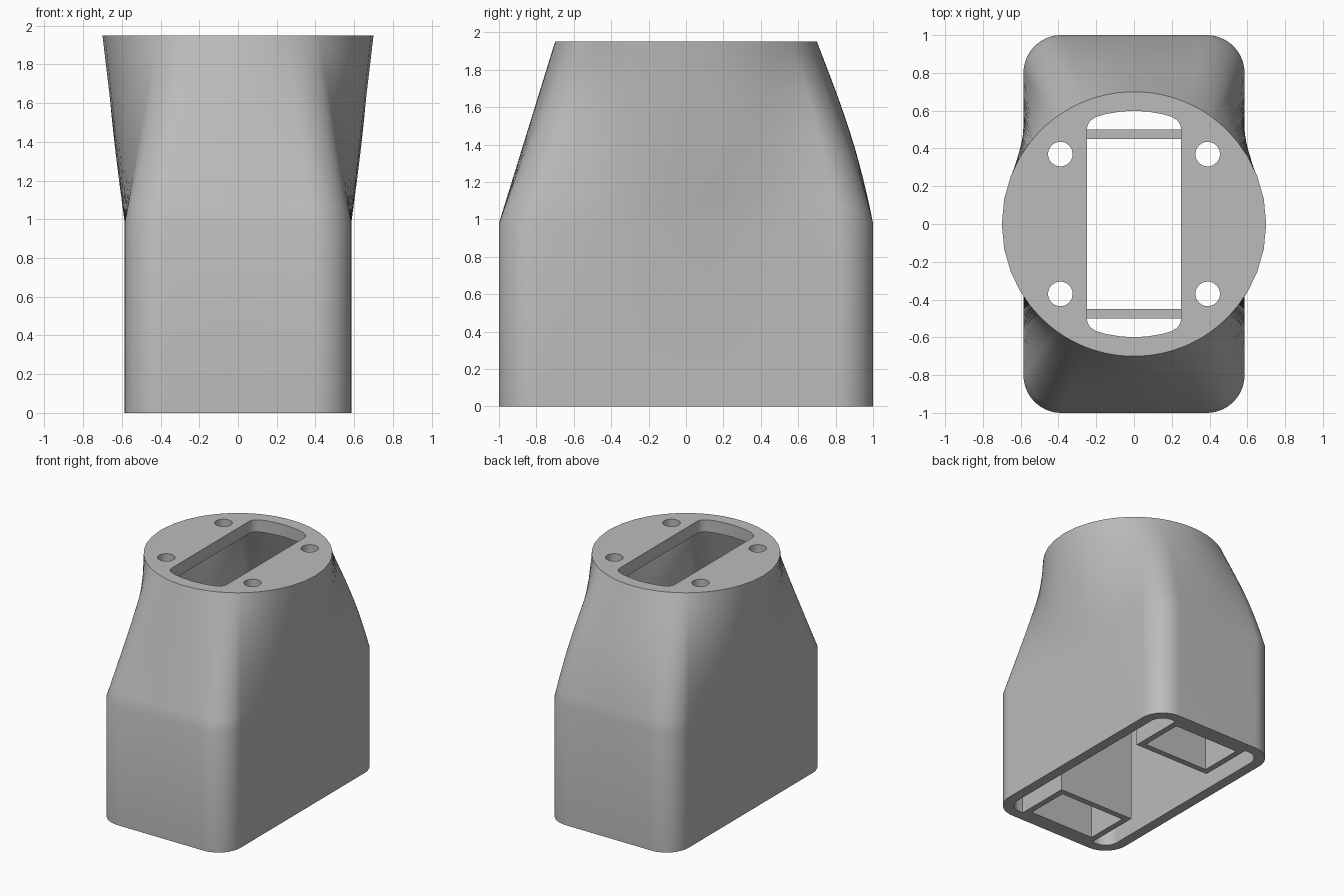
import bpy, bmesh, math

if "Cube" in bpy.data.objects:
    bpy.data.objects.remove(bpy.data.objects["Cube"])

grey = bpy.data.materials.new("plain grey")
grey.diffuse_color = (0.5, 0.5, 0.5, 1)
grey.use_nodes = True
grey.node_tree.nodes["Principled BSDF"].inputs["Base Color"].default_value = grey.diffuse_color


def rounded_rect(hx, hy, r, seg=14):
    """Closed outline with evenly divided sides and round corners."""
    arcs = []
    for i, (sx, sy) in enumerate([(1, 1), (-1, 1), (-1, -1), (1, -1)]):
        arcs.append([(sx * (hx - r) + r * math.cos(math.radians(90 * (i + k / seg))),
                      sy * (hy - r) + r * math.sin(math.radians(90 * (i + k / seg))))
                     for k in range(seg + 1)])
    pts = []
    for i, arc in enumerate(arcs):
        pts += arc
        a, b = arc[-1], arcs[(i + 1) % 4][0]
        pts += [(a[0] + (b[0] - a[0]) * k / seg, a[1] + (b[1] - a[1]) * k / seg)
                for k in range(1, seg)]
    return pts


def loft(name, rings):
    """Capped solid through rings of 3D points."""
    bm = bmesh.new()
    loops = [[bm.verts.new(p) for p in ring] for ring in rings]
    n = len(loops[0])
    for lo, hi in zip(loops, loops[1:]):
        for i in range(n):
            j = (i + 1) % n
            bm.faces.new((lo[i], lo[j], hi[j], hi[i]))
    bm.faces.new(loops[0][::-1])
    bm.faces.new(loops[-1])
    bmesh.ops.recalc_face_normals(bm, faces=bm.faces)
    me = bpy.data.meshes.new(name)
    bm.to_mesh(me)
    bm.free()
    me.materials.append(grey)
    ob = bpy.data.objects.new(name, me)
    bpy.context.collection.objects.link(ob)
    return ob


def prism(name, outline, z0, z1):
    return loft(name, [[(x, y, z) for x, y in outline] for z in (z0, z1)])


def transition(name, hx, hy, r, radius, z0, z1, z2, steps=12):
    """Straight rounded box blending into a circle, fuller on the back half."""
    base = rounded_rect(hx, hy, r)
    rings = [[(x, y, z0) for x, y in base]]
    for s in range(steps + 1):
        t = s / steps
        ring = []
        for x, y in base:
            a = math.atan2(y, x)
            f = 1 + 0.032 * math.sin(math.pi * t) * min(1, max(0, 2.5 * math.sin(a)))
            ring.append((f * (x + (radius * math.cos(a) - x) * t),
                         f * (y + (radius * math.sin(a) - y) * t),
                         z1 + (z2 - z1) * t))
        rings.append(ring)
    return loft(name, rings)


def cut(target, cutter):
    mod = target.modifiers.new("cut", 'BOOLEAN')
    mod.operation = 'DIFFERENCE'
    mod.solver = 'EXACT'
    mod.object = cutter
    bpy.ops.object.select_all(action='DESELECT')
    bpy.context.view_layer.objects.active = target
    target.select_set(True)
    bpy.ops.object.modifier_apply(modifier=mod.name)
    bpy.data.objects.remove(cutter)


# Outer shell and its hollow, leaving a plate at the top
shell = transition("shell", 0.585, 1.0, 0.2, 0.7, 0, 0.98, 1.95)
cut(shell, transition("hollow_cutter", 0.5, 0.915, 0.115, 0.615, -0.1, 0.98, 1.85))

# Long opening with bowed ends
end = [(0.25, 0.5), (0.245, 0.525), (0.23, 0.548), (0.2, 0.567), (0.15, 0.582), (0.08, 0.594)]
half = end + [(0, 0.6)] + [(-x, y) for x, y in reversed(end)]
cut(shell, prism("opening_cutter", half + [(-x, -y) for x, y in half], 1.75, 2.1))

# Four bolt holes
for sx in (-1, 1):
    for sy in (-1, 1):
        hole = [(sx * 0.39 + 0.065 * math.cos(k * math.pi / 20),
                 sy * 0.37 + 0.065 * math.sin(k * math.pi / 20)) for k in range(40)]
        cut(shell, prism("bolt_hole_cutter", hole, 1.75, 2.1))

bpy.ops.object.select_all(action='DESELECT')
bpy.context.view_layer.objects.active = shell
shell.select_set(True)
bpy.ops.object.shade_smooth_by_angle(angle=math.radians(30))


def box(x, y0, y1):
    return [(-x, y0), (x, y0), (x, y1), (-x, y1)]


# Rectangular sleeves inside each end
for name, s in (("front_sleeve", -1), ("back_sleeve", 1)):
    sleeve = prism(name, box(0.35, *sorted((s * 0.45, s * 0.915))), 0, 0.98)
    cut(sleeve, prism("sleeve_cutter", box(0.3, *sorted((s * 0.5, s * 0.865))), -0.1, 1.1))
